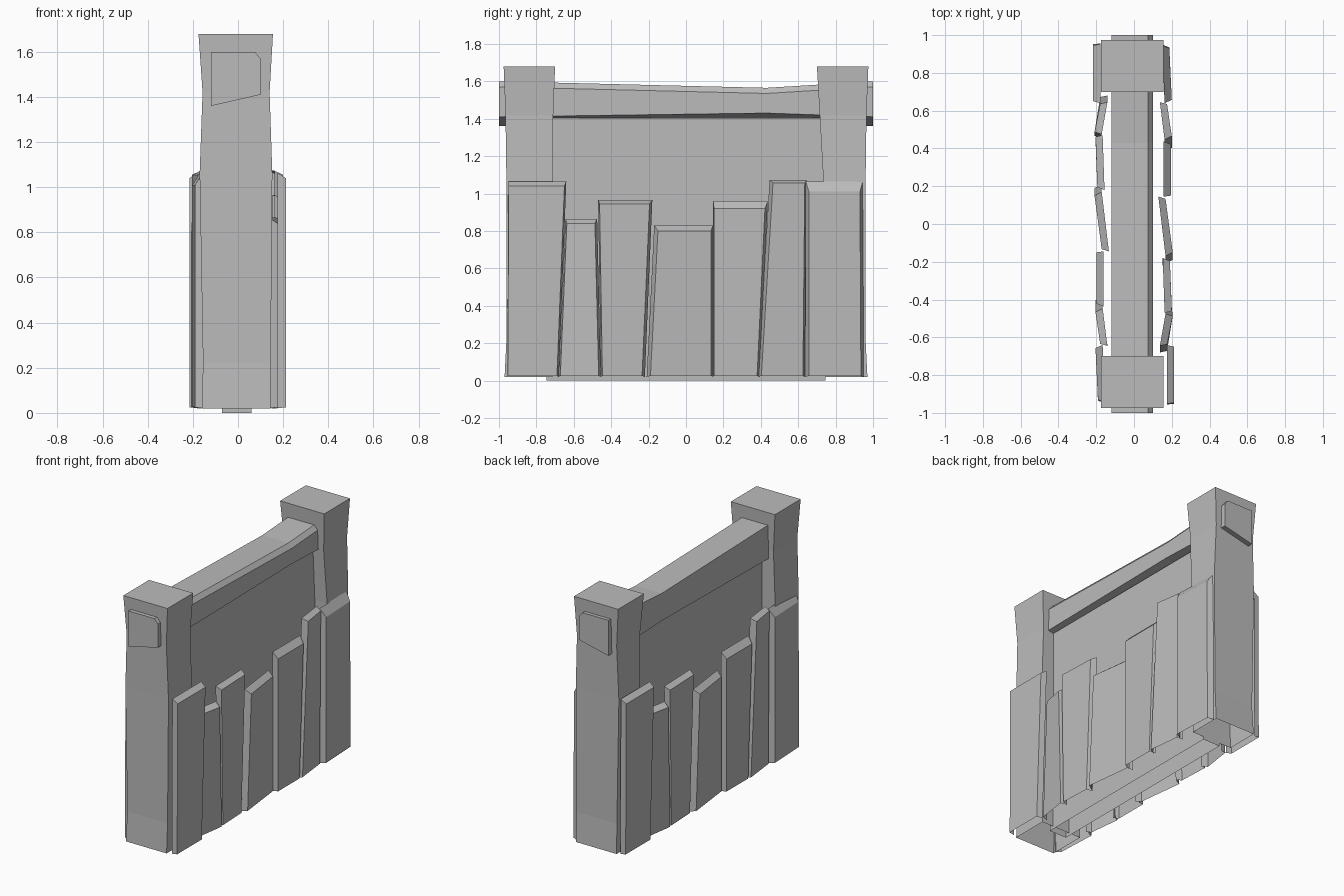
import bpy
import bmesh
from mathutils import Matrix

old = bpy.data.objects.get("Cube")
if old:
    bpy.data.objects.remove(old, do_unlink=True)

grey = bpy.data.materials.new("plain_grey")
grey.use_nodes = True
GREY = (0.5, 0.5, 0.5, 1.0)
grey.diffuse_color = GREY
grey.node_tree.nodes["Principled BSDF"].inputs["Base Color"].default_value = GREY


def loft(name, rings, open_start=False, open_bottom=False, turn=False):
    """Skin a row of rings, then open the hidden ends."""
    bm = bmesh.new()
    loops = [[bm.verts.new(p) for p in ring] for ring in rings]
    n = len(loops[0])
    for a, b in zip(loops, loops[1:]):
        for i in range(n):
            j = (i + 1) % n
            bm.faces.new((a[i], a[j], b[j], b[i]))
    start = bm.faces.new(loops[0])
    bm.faces.new(loops[-1])
    bmesh.ops.recalc_face_normals(bm, faces=bm.faces[:])
    bm.normal_update()
    hidden = [f for f in bm.faces
              if (open_start and f is start) or (open_bottom and f.normal.z < -0.8)]
    bmesh.ops.delete(bm, geom=hidden, context='FACES')
    if turn:
        bm.transform(Matrix.Rotation(3.14159265, 4, 'Z') @ Matrix.Translation((0.004, 0, 0)))
    mesh = bpy.data.meshes.new(name)
    bm.to_mesh(mesh)
    bm.free()
    mesh.materials.append(grey)
    obj = bpy.data.objects.new(name, mesh)
    bpy.context.collection.objects.link(obj)
    return obj


def level(x0, x1, y0, y1, z):
    return [(x0, y0, z), (x1, y0, z), (x1, y1, z), (x0, y1, z)]


# Wall panel between the posts
loft("wall_panel", [level(-0.07, 0.06, -0.745, 0.745, z) for z in (0, 1.405)], open_bottom=True)

# Flared end posts: x range, outer y, inner y (front, back), height
post_levels = [
    (-0.16, 0.145, 0.97, 0.715, 0.745, 0.02),
    (-0.155, 0.145, 0.96, 0.71, 0.745, 0.22),
    (-0.17, 0.152, 0.96, 0.71, 0.735, 1.06),
    (-0.157, 0.14, 0.965, 0.71, 0.715, 1.42),
    (-0.175, 0.155, 0.975, 0.70, 0.70, 1.68),
]
for name, side in (("front_post", -1), ("back_post", 1)):
    loft(name, [level(x0, x1, side * outer, side * (front if side < 0 else back), z)
                for x0, x1, outer, front, back, z in post_levels], open_bottom=True)

# Sagging top beam with one chamfered edge
beam = []
for y, sag, lift in ((-1, 0, 0), (0.43, 0.035, 0.02), (1, 0, 0)):
    beam.append([(-0.12, y, 1.36 + lift), (0.10, y, 1.41 + lift), (0.10, y, 1.57 - sag),
                 (0.075, y, 1.60 - sag), (-0.12, y, 1.60 - sag)])
loft("top_beam", beam)

# Planks: bottom y pair, top y pair, back and face heights,
# edge insets, outer x at each end
planks = [
    (-0.955, -0.68, -0.95, -0.64, 1.065, 1.04, 0.002, 0.01, 0.212, 0.212),
    (-0.68, -0.455, -0.645, -0.475, 0.865, 0.84, 0.008, 0.012, 0.175, 0.205),
    (-0.455, -0.22, -0.47, -0.18, 0.965, 0.945, 0.008, 0.015, 0.2, 0.19),
    (-0.21, 0.145, -0.17, 0.145, 0.83, 0.80, 0.02, 0.012, 0.205, 0.167),
    (0.145, 0.395, 0.145, 0.437, 0.96, 0.92, 0.005, 0.015, 0.195, 0.195),
    (0.385, 0.635, 0.447, 0.645, 1.073, 1.055, 0.018, 0.01, 0.2, 0.175),
    (0.64, 0.95, 0.64, 0.945, 1.065, 1.01, 0.017, 0.015, 0.2, 0.187),
]
THICK = 0.038
for side in ("left", "right"):
    for number, (b0, b1, t0, t1, back_z, face_z, in0, in1, x0, x1) in enumerate(planks, 1):
        back = [(x0 - THICK, b0, 0.02), (x1 - THICK, b1, 0.02),
                (x1 - THICK, t1, back_z), (x0 - THICK, t0, back_z)]
        face = [(x0, b0 + in0, 0.025), (x1, b1 - in1, 0.025),
                (x1, t1 - in1, face_z), (x0, t0 + in0, face_z)]
        loft(f"{side}_plank_{number}", [back, face], open_start=True,
             open_bottom=True, turn=side == "right")
